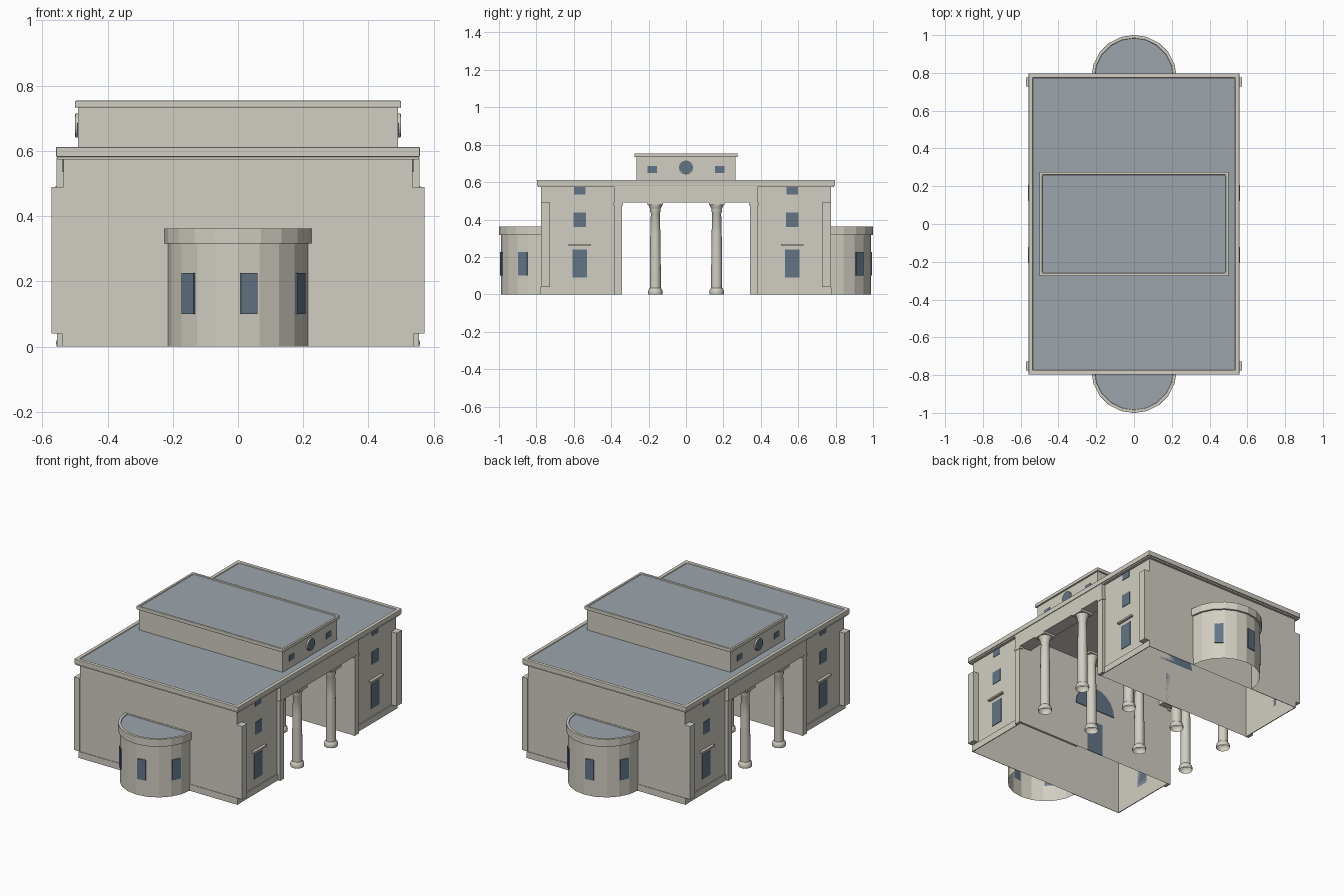
import bpy, bmesh, math
from mathutils import Matrix

if "Cube" in bpy.data.objects:
    bpy.data.objects.remove(bpy.data.objects["Cube"])


def material(name, rgb):
    m = bpy.data.materials.new(name)
    m.diffuse_color = (*rgb, 1)
    m.use_nodes = True
    m.node_tree.nodes["Principled BSDF"].inputs["Base Color"].default_value = m.diffuse_color
    return m


STONE = material("warm_stone", (0.64, 0.62, 0.54))
ROOF = material("slate_roof", (0.33, 0.375, 0.415))
GLASS = material("blue_glass", (0.125, 0.178, 0.24))


def finish(name, bm, mats, bevel=0, matrix=None):
    if matrix:
        bm.transform(matrix)
    me = bpy.data.meshes.new(name)
    bm.to_mesh(me)
    bm.free()
    for m in mats:
        me.materials.append(m)
    ob = bpy.data.objects.new(name, me)
    bpy.context.collection.objects.link(ob)
    if bevel:
        b = ob.modifiers.new("edge", 'BEVEL')
        b.width = bevel
        b.segments = 2
        b.limit_method = 'ANGLE'
        b.angle_limit = math.radians(70)
    return ob


def prism(name, pts, z0, z1, mat=STONE, bevel=0, matrix=None, rim=0, sink=0.006,
          drop=None):
    """Extrude an outline; a rim makes a sunken roof panel, drop removes faces by rule."""
    bm = bmesh.new()
    low = bm.faces.new([bm.verts.new((x, y, z0)) for x, y in pts])
    ext = bmesh.ops.extrude_face_region(bm, geom=[low], use_keep_orig=True)["geom"]
    for v in ext:
        if isinstance(v, bmesh.types.BMVert):
            v.co.z = z1
    bmesh.ops.recalc_face_normals(bm, faces=bm.faces)
    if rim:
        top = max(bm.faces, key=lambda f: f.calc_center_median().z)
        bmesh.ops.inset_individual(bm, faces=[top], thickness=rim, use_even_offset=True)
        bmesh.ops.inset_individual(bm, faces=[top], thickness=.001, use_even_offset=True)
        for v in top.verts:
            v.co.z -= sink
        top.material_index = 1
    if drop:
        gone = [f for f in bm.faces if drop(f.calc_center_median(), f.normal)]
        bmesh.ops.delete(bm, geom=gone, context='FACES')
    return finish(name, bm, [mat, ROOF], bevel, matrix)


def box(name, x, y, z, mat=STONE, **kw):
    """Box from (low, high) ranges."""
    x, y = sorted(x), sorted(y)
    pts = [(x[0], y[0]), (x[1], y[0]), (x[1], y[1]), (x[0], y[1])]
    return prism(name, pts, z[0], z[1], mat, **kw)


def disc(name, x, y, z, r, depth, mat, axis, half=False, n=20):
    """Disc or half disc facing along x or y."""
    count = n // 2 + 1 if half else n
    pts = [(r * math.cos(2 * math.pi * i / n), r * math.sin(2 * math.pi * i / n))
           for i in range(count)]
    m = Matrix.Rotation(math.pi / 2, 4, 'X')
    if axis == 'X':
        m = Matrix.Rotation(math.pi / 2, 4, 'Z') @ m
    return prism(name, pts, -depth / 2, depth / 2, mat,
                 matrix=Matrix.Translation((x, y, z)) @ m)


def column(x, y):
    """Turned column, open below, with base, tapered shaft and square capital."""
    profile = [(.038, 0), (.040, .012), (.036, .026), (.029, .034),
               (.029, .16), (.027, .32), (.024, .435), (.028, .442), (.027, .452),
               (.030, .462), (.038, .478), (.038, .484)]
    n = 16
    bm = bmesh.new()
    vs = [bm.verts.new((r, 0, z)) for r, z in profile]
    es = [bm.edges.new(p) for p in zip(vs, vs[1:])]
    bmesh.ops.spin(bm, geom=vs + es, cent=(0, 0, 0), axis=(0, 0, 1),
                   angle=2 * math.pi, steps=n)
    bmesh.ops.remove_doubles(bm, verts=bm.verts, dist=1e-5)
    bmesh.ops.recalc_face_normals(bm, faces=bm.faces)
    if sum(f.normal.dot(f.calc_center_median().xy.to_3d()) for f in bm.faces) < 0:
        bmesh.ops.reverse_faces(bm, faces=bm.faces)
    ob = finish("column", bm, [STONE], matrix=Matrix.Translation((x, y, 0)))
    bpy.context.view_layer.objects.active = ob
    ob.select_set(True)
    bpy.ops.object.shade_smooth_by_angle(angle=math.radians(35))
    ob.select_set(False)
    box("column_capital", (x - .042, x + .042), (y - .042, y + .042), (.478, .492))


def no_floor(c, n):
    return n.z < -.5


def apse(turn):
    """Half-round bay with faceted wall, cap, roof and three windows."""
    def arc(r):
        return [(r * math.sin(math.radians(a)), -.775 - r * math.cos(math.radians(a)))
                for a in range(-90, 91, 18)]
    rot = Matrix.Rotation(turn, 4, 'Z')
    prism("bay_wall", arc(.215), 0, .33, matrix=rot,
          drop=lambda c, n: abs(n.z) > .5 or n.y > .9)
    prism("bay_cap", arc(.226) + [(.226, -.762), (-.226, -.762)], .316, .362,
          bevel=.009, matrix=rot, rim=.016)
    for a in (-45, 9, 63):
        m = rot @ Matrix.Translation((0, -.775, 0)) @ Matrix.Rotation(math.radians(a), 4, 'Z')
        d = .215 * math.cos(math.radians(9))
        box("bay_window", (-.026, .026), (-d - .006, -d), (.10, .225), GLASS, matrix=m)


# End blocks, open below, with plinth strips, inner door and arched window
for s in (-1, 1):
    box("end_block", (-.535, .535), (s * .345, s * .775), (0, .58), drop=no_floor)
    box("inner_door", (-.055, .055), (s * .341, s * .345), (0, .20), GLASS)
    disc("arched_window", 0, s * .343, .28, .14, .004, GLASS, 'Y', half=True)
    apse(0 if s < 0 else math.pi)

# Side facades: pilasters, windows, ledges, beams
for sx in (-1, 1):
    for s in (-1, 1):
        box("end_plinth", (sx * .215, sx * .54), (s * .775, s * .778), (0, .04))
        box("side_plinth", (sx * .535, sx * .54), (s * .38, s * .778), (0, .04))
        box("corner_pilaster", (sx * .535, sx * .572), (s * .727, s * .776), (.04, .49))
        box("inner_pilaster", (sx * .535, sx * .555), (s * .343, s * .383), (0, .48))
        box("pilaster_cap", (sx * .535, sx * .558), (s * .338, s * .387), (.476, .491))
        for w, z0, z1 in ((.04, .09, .24), (.033, .36, .437), (.03, .535, .575)):
            box("facade_window", (sx * .535, sx * .538),
                (s * .568 - w, s * .568 + w), (z0, z1), GLASS)
        box("window_ledge", (sx * .535, sx * .552), (s * .568 - .06, s * .568 + .06),
            (.26, .27))
        box("attic_window", (sx * .488, sx * .493),
            (s * .18 - .025, s * .18 + .025), (.65, .685), GLASS)
    box("portico_beam", (sx * .475, sx * .556), (-.383, .383), (.49, .58))
    disc("round_window_frame", sx * .492, 0, .678, .037, .014, STONE, 'X')
    disc("round_window", sx * .497, 0, .678, .034, .007, GLASS, 'X')

# Portico columns and ceiling
for x in (-.518, -.176, .176, .518):
    for y in (-.164, .164):
        column(x, y)
box("portico_ceiling", (-.48, .48), (-.345, .345), (.570, .578))

# Cornice with main roof
box("cornice_moulding", (-.553, .553), (-.79, .79), (.574, .586))
box("cornice_roof", (-.558, .558), (-.797, .797), (.582, .612), bevel=.005, rim=.022)

# Attic with its own cap and roof
box("attic", (-.49, .49), (-.265, .265), (.60, .738))
box("attic_cap", (-.5, .5), (-.275, .275), (.733, .754), bevel=.005, rim=.014)
